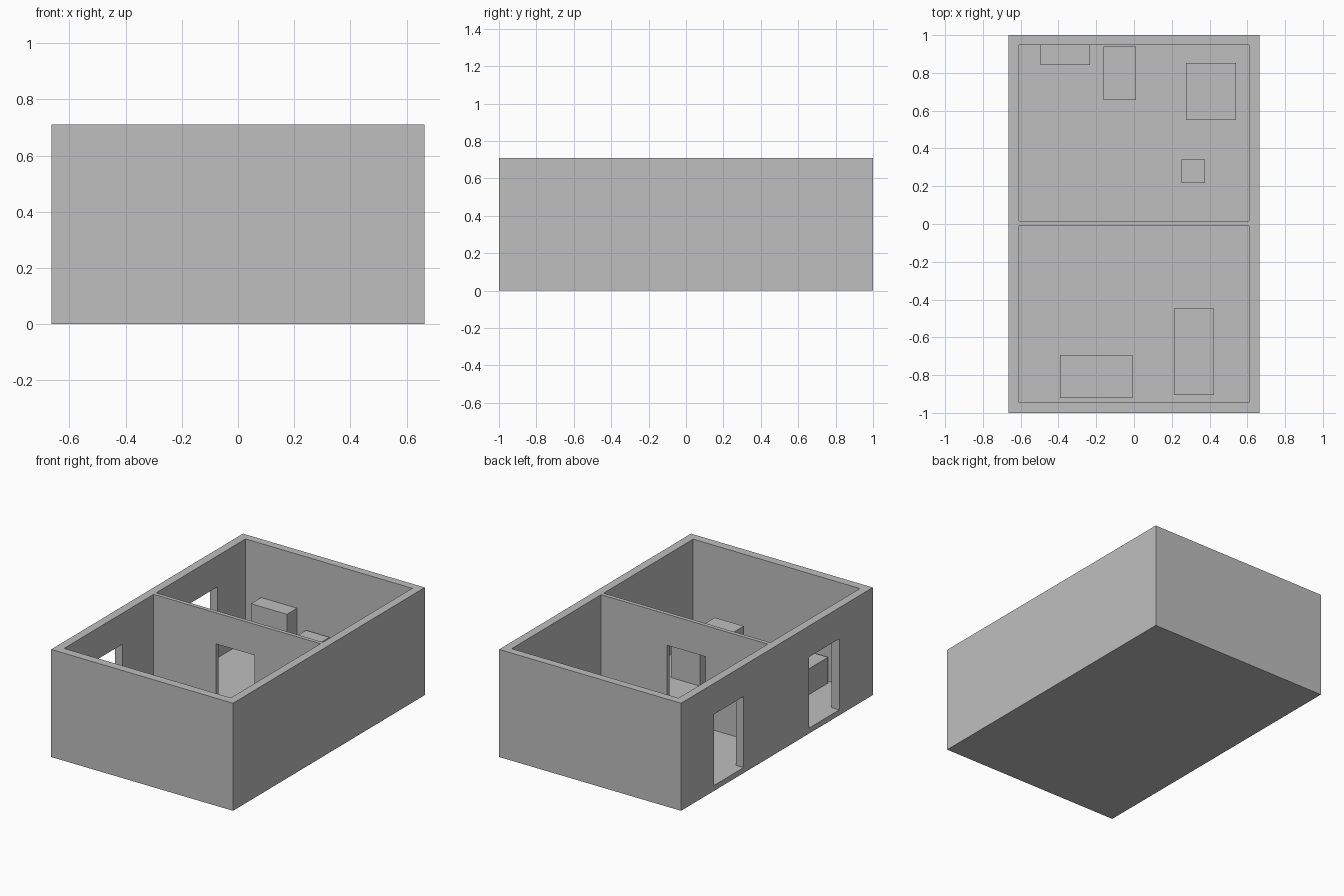
import bpy

cube = bpy.data.objects.get("Cube")
if cube:
    bpy.data.objects.remove(cube, do_unlink=True)

# One plain grey for everything
grey = bpy.data.materials.new("plain_grey")
grey.use_nodes = True
colour = (0.52, 0.52, 0.52, 1)
grey.diffuse_color = colour
grey.node_tree.nodes["Principled BSDF"].inputs["Base Color"].default_value = colour


def box(name, x, y, z):
    """Box spanning the (low, high) pairs x, y and z."""
    spans = (x, y, z)
    bpy.ops.mesh.primitive_cube_add(size=1)
    obj = bpy.context.object
    obj.name = name
    for v in obj.data.vertices:
        v.co = [low + (c + 0.5) * (high - low) for c, (low, high) in zip(v.co, spans)]
    obj.data.materials.append(grey)
    return obj


def cut(target, x, y, z):
    """Subtract a box from the target and discard the cutter."""
    cutter = box("cutter", x, y, z)
    cutter.hide_render = True
    mod = target.modifiers.new("opening", 'BOOLEAN')
    mod.operation = 'DIFFERENCE'
    mod.solver = 'EXACT'
    mod.object = cutter
    bpy.context.view_layer.objects.active = target
    bpy.ops.object.modifier_apply(modifier=mod.name)
    bpy.data.objects.remove(cutter, do_unlink=True)


FLOOR, WALL_TOP, DOOR_TOP = 0.036, 0.71, 0.505
HALF_W, ROOM_W = 0.664, 0.609

# Shell: floor slab and walls
box("floor_slab", (-HALF_W, HALF_W), (-1, 1), (0, FLOOR))
walls = box("walls", (-HALF_W, HALF_W), (-1, 1), (FLOOR, WALL_TOP))

# Two rooms, leaving a thin partition between them
for y in ((-0.944, -0.01), (0.016, 0.948)):
    cut(walls, (-ROOM_W, ROOM_W), y, (FLOOR - 0.02, WALL_TOP + 0.1))

# Doorways: two in the side wall, one in the partition
door_z = (FLOOR - 0.02, DOOR_TOP)
for y in ((-0.65, -0.335), (0.347, 0.657)):
    cut(walls, (-0.8, -0.5), y, door_z)
cut(walls, (-0.153, 0.128), (-0.1, 0.1), door_z)

# Furniture blocks: name, x span, y span, top height
furniture = [
    ("cabinet", (-0.494, -0.232), (0.841, 0.947), 0.354),
    ("desk", (-0.161, 0.011), (0.656, 0.939), 0.23),
    ("table", (0.276, 0.54), (0.55, 0.852), 0.22),
    ("stool", (0.252, 0.376), (0.217, 0.341), 0.15),
    ("sofa", (-0.392, -0.008), (-0.921, -0.693), 0.207),
    ("bed", (0.212, 0.423), (-0.905, -0.447), 0.257),
]
for name, x, y, top in furniture:
    box(name, x, y, (FLOOR, top))
